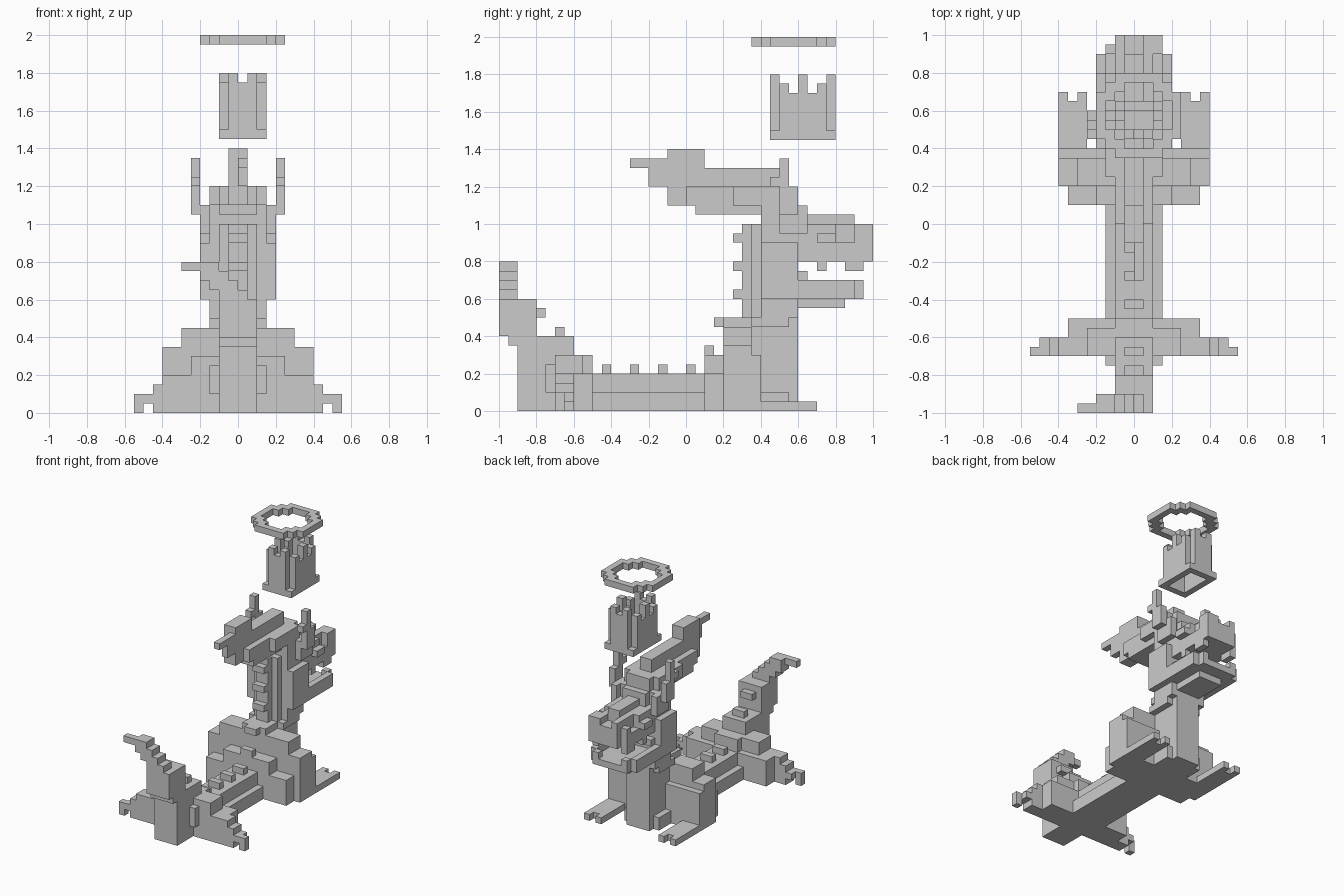
import bpy, bmesh
from mathutils import Vector

if "Cube" in bpy.data.objects:
    bpy.data.objects.remove(bpy.data.objects["Cube"])

U = 0.05  # size of one block
grey = bpy.data.materials.new("stone_grey")
grey.use_nodes = True
grey.diffuse_color = (0.6, 0.6, 0.6, 1)
grey.node_tree.nodes["Principled BSDF"].inputs["Base Color"].default_value = (0.6, 0.6, 0.6, 1)

parts = {}


def box(part, x, y, z, mirror=False):
    """Fill a range of blocks; mirror copies it to the other side."""
    cells = parts.setdefault(part, set())
    for i in range(*x):
        for j in range(*y):
            for k in range(*z):
                cells.add((i, j, k))
                if mirror:
                    cells.add((-1 - i, j, k))


def mid(part, half, y, z):
    box(part, (-half, half), y, z)


# Torso and chest column: wide foot, slim middle, wide top
mid("chest", 3, (6, 11), (0, 2))
mid("chest", 2, (7, 12), (0, 12))
mid("chest", 3, (7, 11), (9, 10))
mid("chest", 3, (8, 12), (10, 12))
mid("chest", 1, (6, 7), (0, 12))
mid("body", 3, (2, 6), (0, 6))
mid("body", 6, (4, 7), (0, 9))
mid("body", 2, (4, 7), (9, 10))
mid("body", 7, (2, 4), (0, 4))
mid("body", 4, (2, 4), (4, 6))

# Front legs with two toes each
box("front_legs", (5, 8), (4, 7), (0, 7), True)
box("front_legs", (2, 8), (7, 8), (0, 6), True)
box("front_legs", (5, 8), (8, 13), (0, 1), True)
for toe in (5, 7):
    box("front_legs", (toe, toe + 1), (13, 14), (0, 1), True)

# Long back
mid("back", 3, (-14, 2), (0, 2))
mid("back", 2, (-15, 2), (2, 4))

# Raised tail, stepping sideways to its tip
mid("tail", 2, (-18, -12), (0, 8))
mid("tail", 2, (-12, -10), (4, 6))
mid("tail", 2, (-19, -16), (7, 12))
mid("tail", 2, (-20, -19), (8, 12))
for z, left, right in ((12, -2, 1), (13, -3, 0), (14, -4, -1), (15, -4, -2)):
    box("tail", (left, right), (-20, -18), (z, z + 1))
box("tail", (-6, -4), (-20, -19), (15, 16))

# Hind legs
box("hind_legs", (2, 3), (-15, -12), (2, 5), True)
box("hind_legs", (2, 7), (-14, -10), (0, 4), True)
box("hind_legs", (2, 5), (-14, -11), (4, 6), True)
box("hind_legs", (7, 8), (-14, -12), (0, 4), True)
box("hind_legs", (8, 9), (-14, -12), (0, 3), True)
box("hind_legs", (9, 10), (-14, -12), (1, 2), True)
box("hind_legs", (10, 11), (-14, -13), (0, 2), True)

# Spikes along the spine
for y, z in ((-16, 10), (-14, 8), (-9, 4), (-6, 4), (-3, 4), (0, 4), (2, 6),
             (3, 9), (5, 12), (5, 15), (5, 18)):
    mid("spine_spikes", 1, (y, y + 1), (z, z + 1))

# Neck and cheeks
mid("neck", 1, (6, 7), (12, 20))
mid("neck", 2, (7, 12), (12, 20))
box("neck", (2, 4), (8, 12), (12, 18), True)
mid("neck", 3, (8, 12), (18, 21))

# Lower jaw with teeth
mid("lower_jaw", 2, (12, 17), (11, 12))
mid("lower_jaw", 4, (12, 18), (12, 13))
mid("lower_jaw", 3, (18, 19), (12, 13))
box("lower_jaw", (3, 4), (12, 18), (13, 14), True)
box("lower_jaw", (2, 3), (18, 19), (13, 14), True)
mid("lower_jaw", 3, (12, 13), (14, 15))

# Skull, snout, brows and upper teeth
mid("skull", 3, (8, 12), (20, 22))
mid("skull", 2, (8, 12), (22, 24))
box("skull", (3, 4), (10, 13), (19, 22), True)
mid("skull", 2, (12, 13), (20, 22))
mid("snout", 3, (12, 18), (16, 18))
mid("snout", 3, (12, 16), (18, 20))
mid("snout", 2, (16, 18), (18, 20))
box("snout", (3, 4), (14, 16), (18, 19), True)
mid("snout", 1, (13, 18), (20, 21))
mid("snout", 3, (18, 19), (16, 19))
box("snout", (-2, 3), (19, 20), (16, 19))
box("snout", (-2, -1), (18, 20), (19, 20))
box("snout", (1, 3), (18, 20), (19, 20))
box("upper_teeth", (2, 3), (14, 15), (15, 16), True)
box("upper_teeth", (2, 3), (17, 19), (15, 16), True)

# Swept crest: long blade on one side of centre, short on the other
box("crest", (-1, 1), (-2, 10), (24, 26))
box("crest", (-1, 1), (-2, 2), (26, 28))
box("crest", (0, 1), (-4, -2), (24, 27))
box("crest", (0, 1), (-6, -4), (26, 27))
mid("crest", 1, (-2, 8), (22, 24))
box("crest", (1, 2), (0, 8), (22, 24), True)
box("crest", (2, 3), (5, 11), (22, 24), True)
mid("crest", 2, (1, 8), (21, 22))

# Ears
box("ears", (4, 5), (10, 12), (21, 24), True)
box("ears", (4, 5), (9, 11), (24, 25), True)
box("ears", (4, 5), (10, 11), (25, 27), True)

# Floating crown: open frame with cut corners and battlements
for k in range(29, 36):
    for i in range(-2, 3):
        for j in range(9, 16):
            on_x, on_y = i in (-2, 2), j in (9, 15)
            dy = abs(j - 12)
            if on_x and on_y:
                top = 30
            elif on_y:
                top = 35 if i == 0 else 36
            elif on_x:
                top = (36, 34, 35)[dy]
            else:
                continue
            if k < top:
                box("crown", (i, i + 1), (j, j + 1), (k, k + 1))

# Halo ring
for i in range(-4, 5):
    for j in range(-4, 5):
        if 10 < i * i + j * j < 21:
            box("halo", (i, i + 1), (j + 11, j + 12), (39, 40))

# Build each part from the block faces that stay exposed
solid = set().union(*parts.values())
taken = set()
for name, cells in parts.items():
    bm = bmesh.new()
    for cell in sorted(cells - taken):
        c = Vector(cell) + Vector((0.5, 0.5, 0.5))
        for axis in range(3):
            for s in (-1, 1):
                n = Vector((0, 0, 0))
                n[axis] = s
                if tuple(int(a + b) for a, b in zip(cell, n)) in solid:
                    continue
                u = Vector((n.y, n.z, n.x))
                v = n.cross(u)
                pts = [c + (n + a * u + b * v) / 2
                       for a, b in ((-1, -1), (1, -1), (1, 1), (-1, 1))]
                bm.faces.new([bm.verts.new(p * U) for p in pts])
    taken |= cells
    bmesh.ops.remove_doubles(bm, verts=bm.verts[:], dist=U / 10)
    bmesh.ops.dissolve_limit(bm, angle_limit=0.01, verts=bm.verts[:], edges=bm.edges[:])
    mesh = bpy.data.meshes.new(name)
    bm.to_mesh(mesh)
    bm.free()
    mesh.materials.append(grey)
    bpy.context.collection.objects.link(bpy.data.objects.new(name, mesh))
